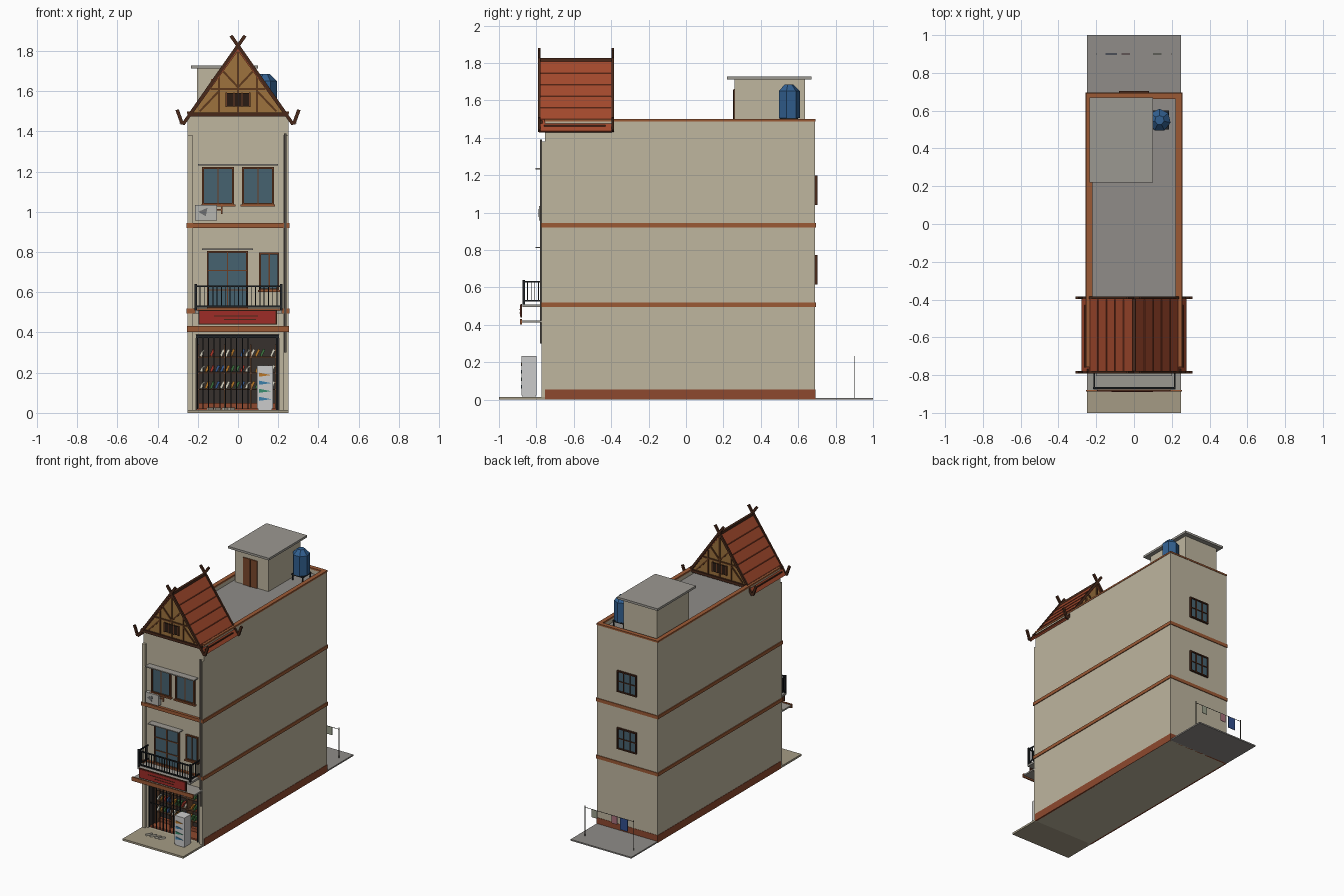
import bpy, bmesh, math, random
from mathutils import Matrix, Vector

if "Cube" in bpy.data.objects:
    bpy.data.objects.remove(bpy.data.objects["Cube"])
random.seed(4)
MATS = {}

def mat(hexa):
    if hexa not in MATS:
        m = bpy.data.materials.new("paint_" + hexa)
        c = [(int(hexa[i:i + 2], 16) / 255) ** 2.2 for i in (0, 2, 4)]
        m.diffuse_color = (*c, 1)
        m.use_nodes = True
        m.node_tree.nodes["Principled BSDF"].inputs["Base Color"].default_value = m.diffuse_color
        MATS[hexa] = m
    return MATS[hexa]

def finish(name, bm, color=None):
    bmesh.ops.recalc_face_normals(bm, faces=bm.faces)
    me = bpy.data.meshes.new(name)
    bm.to_mesh(me); bm.free()
    ob = bpy.data.objects.new(name, me)
    bpy.context.collection.objects.link(ob)
    if color: me.materials.append(mat(color))
    return ob

def add_box(bm, x0, x1, y0, y1, z0, z1):
    m = Matrix.Translation(((x0 + x1) / 2, (y0 + y1) / 2, (z0 + z1) / 2)) @ Matrix.Diagonal((x1 - x0, y1 - y0, z1 - z0, 1))
    bmesh.ops.create_cube(bm, size=1, matrix=m)

def boxes(name, color, *items):
    bm = bmesh.new()
    for b in items: add_box(bm, *b)
    return finish(name, bm, color)

def beams(name, color, w, *segs, depth=None):
    # square bars between point pairs
    bm = bmesh.new()
    for a, b in segs:
        a, b = Vector(a), Vector(b)
        d = b - a
        side = d.cross(Vector((0, 1, 0)))
        side = side.normalized() if side.length > 1e-6 else Vector((1, 0, 0))
        rot = Matrix((side, d.normalized().cross(side), d.normalized())).transposed().to_4x4()
        m = Matrix.Translation((a + b) / 2) @ rot @ Matrix.Diagonal((w, depth or w, d.length, 1))
        bmesh.ops.create_cube(bm, size=1, matrix=m)
    return finish(name, bm, color)

def prism(name, color, pts, y0, y1):
    # x-z outline extruded along y
    bm = bmesh.new()
    f = bm.faces.new([bm.verts.new((x, y0, z)) for x, z in pts])
    r = bmesh.ops.extrude_face_region(bm, geom=[f])
    bmesh.ops.translate(bm, vec=(0, y1 - y0, 0), verts=[v for v in r["geom"] if isinstance(v, bmesh.types.BMVert)])
    return finish(name, bm, color)

def ring(x, y0, y1, z0, z1, t):
    # four strips forming a rectangular band
    return [(-x, -x + t, y0, y1, z0, z1), (x - t, x, y0, y1, z0, z1),
            (-x + t, x - t, y0, y0 + t, z0, z1), (-x + t, x - t, y1 - t, y1, z0, z1)]

WALL, TRIM, DARK, GLASS, IRON = "BDB49D", "9A5A38", "4A2D20", "48626F", "25282B"
GREY, RED, WOOD = "9A9790", "A04A30", "9C7240"

# ground
boxes("front_pavement", "A39A84", (-.25, .25, -1, -.755, 0, .014))
boxes("rear_yard", "8E8B87", (-.25, .25, .69, 1, 0, .01))

# main block with shop recess and sunken roof deck
body = boxes("building_body", WALL, (-.25, .25, -.755, .69, 0, 1.49))
for n, b in (("shop_cutter", (-.21, .205, -1, -.62, .014, .39)), ("deck_cutter", (-.225, .225, -.73, .665, 1.455, 1.7))):
    cut = boxes(n, None, b)
    cut.hide_render = True
    cut.hide_set(True)
    md = body.modifiers.new(n, "BOOLEAN")
    md.object, md.operation, md.solver = cut, "DIFFERENCE", "EXACT"
boxes("roof_deck", "8E8B87", (-.225, .225, -.73, .665, 1.45, 1.457))
boxes("parapet_coping", TRIM, *ring(.253, -.757, .693, 1.488, 1.5, .032))
for i, z in enumerate((.495, .92)):
    boxes(f"floor_band_{i}", TRIM, *ring(.256, -.775, .695, z, z + .025, .03))
boxes("plinth", "8C4A32", (-.252, -.24, -.755, .692, 0, .055), (.24, .252, -.755, .692, 0, .055),
      (-.25, .25, .68, .692, 0, .055))
boxes("front_pilasters", WALL, *[(s - .0125, s + .0125, -.772, -.75, 0, 1.38) for s in (-.2375, .2375)])
boxes("drain_pipe", "55504A", (.23, .24, -.78, -.77, .3, 1.39))

# shop interior
boxes("shop_lining", "3A3431", (-.21, .205, -.626, -.62, .014, .39), (-.21, -.205, -.74, -.626, .014, .39),
      (.2, .205, -.74, -.626, .014, .39), (-.21, .205, -.74, -.626, .385, .39))
boxes("shop_floor", "8C4A32", (-.205, .2, -.74, -.626, .014, .025), (-.205, .2, -.65, -.626, .025, .05))
shelves = (.12, .2, .28)
boxes("shelves", "6B4A35", *[(-.2, .19, -.69, -.626, z - .006, z) for z in shelves],
      *[(x, x + .006, -.69, -.626, .025, .34) for x in (-.2, -.07, .06, .184)])
for k, c in enumerate(("D8D2C0", "B5772C", "3F7040", "A83A2E", "3A5A8C")):
    segs = []
    for z in shelves:
        for i in range(15):
            if (i + random.randrange(2)) % 5 == k:
                x = -.18 + i * .025
                segs.append(((x - .006, -.67, z + .002), (x + .01, -.67, z + .036)))
    beams(f"shelf_goods_{k}", c, .012, *segs, depth=.03)

# folding gate
boxes("folding_gate", IRON, *[(-.205 + i * .028, -.2 + i * .028, -.752, -.747, .02, .385) for i in range(10)],
      (.19, .2, -.755, -.745, .014, .385), (-.208, .203, -.756, -.744, .372, .388), (-.205, .05, -.752, -.747, .2, .205))

# drinks cooler and sandals on the pavement
boxes("cooler", "C9CCCB", (.095, .175, -.88, -.8, .022, .235), (.1, .17, -.875, -.805, .014, .022))
for i, c in enumerate(("3F7FA8", "3C8C6E", "3F7FA8", "B8772E")):
    z = .06 + i * .04
    prism(f"cooler_stripe_{i}", c, [(.105, z), (.165, z + .008), (.105, z + .02)], -.883, -.879)
beams("sandals", "D8D2C0", .016, *[((x, -.87, .019), (x + .025, -.83, .019)) for x in (-.15, -.115, -.075, -.045)], depth=.01)

# canopy, sign and balcony
boxes("canopy_slab", GREY, (-.25, .25, -.88, -.755, .413, .424))
boxes("canopy_lip", TRIM, (-.253, .253, -.888, -.878, .402, .431))
boxes("sign_frame", DARK, (-.197, .193, -.884, -.877, .439, .512))
boxes("sign_board", "9C302C", (-.191, .187, -.888, -.883, .445, .506))
boxes("sign_lines", DARK, (-.12, .1, -.89, -.887, .48, .485), (-.07, .09, -.89, -.887, .462, .466))
boxes("balcony_slab", GREY, (-.215, .22, -.875, -.755, .495, .51))
RX0, RX1, RY = -.21, .215, -.868
rail = [(RX0, RX1, RY - .005, RY + .005, z, z + .008) for z in (.525, .626)]
rail += [(x - .004, x + .004, RY, -.76, z, z + .008) for x in (RX0, RX1) for z in (.525, .626)]
rail += [(x - .006, x + .006, RY - .006, RY + .006, .51, .64) for x in (RX0, RX1)]
rail += [(x - .002, x + .002, RY - .002, RY + .002, .525, .63) for x in [RX0 + (RX1 - RX0) * i / 20 for i in range(1, 20)]]
rail += [(x - .002, x + .002, y - .002, y + .002, .525, .63) for x in (RX0, RX1) for y in [RY + .02 * i for i in range(1, 6)]]
boxes("balcony_railing", IRON, *rail)

# windows and doors
def window(name, x0, x1, z0, z1, y, s, cols=2, rows=1, fr=DARK, t=.009):
    # s is the outward direction along y
    def span(d0, d1): return sorted((y + s * d0, y + s * d1))
    boxes(name + "_glass", GLASS, (x0 + t, x1 - t, *span(-.005, .005), z0 + t, z1 - t))
    o = span(-.005, .013)
    parts = [(x0, x0 + t, *o, z0, z1), (x1 - t, x1, *o, z0, z1), (x0 + t, x1 - t, *o, z0, z0 + t), (x0 + t, x1 - t, *o, z1 - t, z1)]
    b = span(.004, .01)
    parts += [(x - .003, x + .003, *b, z0 + t, z1 - t) for x in [x0 + (x1 - x0) * i / cols for i in range(1, cols)]]
    parts += [(x0 + t, x1 - t, *b, z - .003, z + .003) for z in [z0 + (z1 - z0) * i / rows for i in range(1, rows)]]
    boxes(name + "_frame", fr, *parts)

FR = "6B4029"
window("balcony_door", -.155, .05, .515, .805, -.755, -1, 2, 3, FR)
window("side_window", .105, .205, .61, .797, -.755, -1, 2, 1, FR)
window("left_window", -.178, -.02, 1.035, 1.222, -.755, -1, 2, 1, FR)
window("right_window", .02, .178, 1.035, 1.222, -.755, -1, 2, 1, FR)
for i, z in enumerate((.615, 1.04)):
    window(f"rear_window_{i}", -.08, .08, z, z + .158, .69, 1, 3, 2)
boxes("window_hoods", GREY, (-.2, .2, -.805, -.75, 1.23, 1.238), (-.18, .075, -.805, -.75, .81, .817))
boxes("window_sills", TRIM, (-.185, -.012, -.775, -.75, 1.027, 1.036), (.012, .185, -.775, -.75, 1.027, 1.036),
      (.1, .21, -.775, -.75, .602, .611))

# air conditioner
boxes("air_conditioner", "B5B4AE", (-.213, -.105, -.785, -.755, .957, 1.035))
prism("air_conditioner_fan", "6F7070", [(-.198, 1.0), (-.16, .978), (-.152, 1.02)], -.788, -.784)
beams("air_conditioner_pipe", TRIM, .008, ((-.105, -.765, 1.01), (-.08, -.765, 1.01)), ((-.08, -.765, .99), (-.08, -.765, 1.04)))

# steep gable roof over the front
for s in (-1, 1):
    n = "left" if s < 0 else "right"
    prism(f"roof_slope_{n}", RED, [(0, 1.822), (s * .278, 1.438), (s * .268, 1.43), (0, 1.8)], -.785, -.395)
    beams(f"roof_courses_{n}", "87402B", .006,
          *[((s * .278 * t, -.78, 1.822 - .384 * t), (s * .278 * t, -.4, 1.822 - .384 * t)) for t in (.2, .36, .52, .68, .84)], depth=.004)
    boxes(f"eave_board_{n}", DARK, tuple(sorted((s * .252, s * .262))) + (-.76, -.43, 1.45, 1.468))
beams("ridge_beam", DARK, .018, ((0, -.79, 1.818), (0, -.39, 1.818)))
G = "8A5F33"
for n, y, o in (("front", -.77, -1), ("rear", -.405, 1)):
    prism(f"{n}_gable_wall", WOOD, [(-.245, 1.478), (.245, 1.478), (0, 1.808)], y - .006, y + .006)
    yb = y + o * .008
    # bargeboards cross at the ridge and hook upward at the eaves
    ye = y + o * .014
    barge = [((s * -.035, ye, 1.876), (s * .27, ye, 1.44)) for s in (-1, 1)]
    barge += [((s * .262, ye, 1.438), (s * .288, ye, 1.449)) for s in (-1, 1)]
    barge += [((s * .277, ye, 1.436), (s * .303, ye, 1.508)) for s in (-1, 1)]
    beams(f"{n}_bargeboards", DARK, .017, *barge, depth=.013)
    beams(f"{n}_tie_beam", DARK, .02, ((-.25, yb, 1.484), (.25, yb, 1.484)))
    braces = [((0, yb, 1.49), (0, yb, 1.8)), ((-.135, yb, 1.61), (.135, yb, 1.61))]
    for s in (-1, 1):
        braces += [((s * .095, yb, 1.49), (s * .095, yb, 1.67)), ((s * .19, yb, 1.5), (s * .095, yb, 1.6)),
                   ((0, yb, 1.62), (s * .075, yb, 1.7))]
    beams(f"{n}_gable_timbers", "5E3B22", .01, *braces)
    boxes(f"{n}_gable_vent", "2E211A", (-.058, .058, yb - .007, yb + .007, 1.525, 1.59))
    boxes(f"{n}_vent_bars", FR, *[(x - .003, x + .003, yb - .009, yb + .009, 1.522, 1.593) for x in (-.058, -.02, .02, .058)])

# stair house on the deck
boxes("stair_house", WALL, (-.205, .07, .26, .635, 1.455, 1.712))
boxes("stair_house_roof", GREY, (-.235, .1, .22, .67, 1.712, 1.728))
boxes("stair_house_door", "7A4A30", (-.135, -.02, .253, .262, 1.457, 1.66))
boxes("stair_house_door_seam", DARK, (-.08, -.075, .25, .254, 1.457, 1.655))

# water tank
bm = bmesh.new()
for r0, r1, z0, z1 in ((.06, .06, 1.505, 1.65), (.06, .025, 1.65, 1.685)):
    bmesh.ops.create_cone(bm, cap_ends=True, segments=7, radius1=r0, radius2=r1, depth=z1 - z0,
                          matrix=Matrix.Translation((.135, .55, (z0 + z1) / 2)))
finish("water_tank", bm, "35608F")
boxes("tank_stand", IRON, (.09, .185, .5, .6, 1.495, 1.505),
      *[(x, x + .008, y, y + .008, 1.455, 1.5) for x in (.092, .175) for y in (.502, .59)])

# rear washing line
boxes("line_posts", "55504A", *[(x - .002, x + .002, .898, .902, .01, .235) for x in (-.2, .2)], (-.2, .2, .899, .901, .222, .225))
for n, c, x0, x1, z in (("shirt", "9BA08C", .1, .145, .165), ("towel", "A8707C", -.065, -.02, .165), ("trousers", "35508C", -.15, -.09, .135)):
    boxes("hanging_" + n, c, (x0, x1, .8985, .9015, z, .223))
